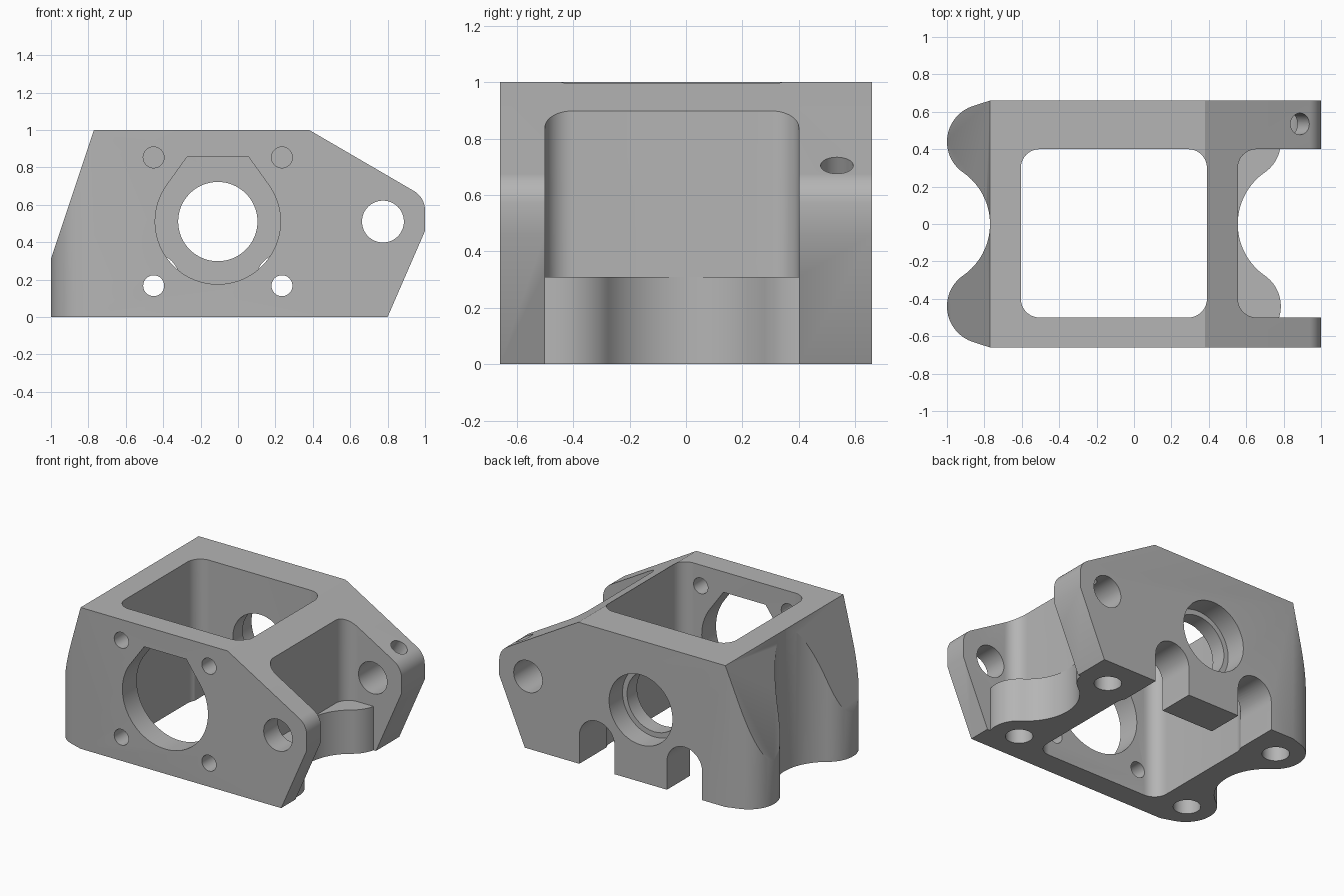
import bpy
import bmesh
from math import sin, cos, radians
from mathutils import Matrix

default = bpy.data.objects.get("Cube")
if default:
    bpy.data.objects.remove(default, do_unlink=True)

grey = bpy.data.materials.new("machined grey")
grey.use_nodes = True
colour = (0.46, 0.46, 0.46, 1)
grey.diffuse_color = colour
grey.node_tree.nodes["Principled BSDF"].inputs["Base Color"].default_value = colour


def arc(cx, cy, r, start, end, steps=20):
    angles = [radians(start + (end - start) * i / steps) for i in range(steps + 1)]
    return [(cx + r * cos(a), cy + r * sin(a)) for a in angles]


def circle(cx, cy, r, steps=48):
    return arc(cx, cy, r, 0, 360, steps)[:-1]


def rounded_rect(x0, x1, y0, y1, r=0.1):
    return (arc(x1 - r, y1 - r, r, 0, 90, 10) + arc(x0 + r, y1 - r, r, 90, 180, 10)
            + arc(x0 + r, y0 + r, r, 180, 270, 10) + arc(x1 - r, y0 + r, r, 270, 360, 10))


def prism(name, points, axis, low, high):
    """Extrude a 2D outline along Z (x, y outline) or Y (x, z outline)."""
    bm = bmesh.new()
    place = (lambda p: (p[0], p[1], low)) if axis == "Z" else (lambda p: (p[0], low, p[1]))
    face = bm.faces.new([bm.verts.new(place(p)) for p in points])
    top = bmesh.ops.extrude_face_region(bm, geom=[face])["geom"]
    move = (0, 0, high - low) if axis == "Z" else (0, high - low, 0)
    bmesh.ops.translate(bm, vec=move, verts=[v for v in top if isinstance(v, bmesh.types.BMVert)])
    bmesh.ops.recalc_face_normals(bm, faces=bm.faces)
    mesh = bpy.data.meshes.new(name)
    bm.to_mesh(mesh)
    bm.free()
    mesh.materials.append(grey)
    obj = bpy.data.objects.new(name, mesh)
    bpy.context.collection.objects.link(obj)
    return obj


def combine(target, tool, operation="DIFFERENCE"):
    mod = target.modifiers.new("cut", "BOOLEAN")
    mod.operation = operation
    mod.solver = "EXACT"
    mod.object = tool
    bpy.context.view_layer.objects.active = target
    bpy.ops.object.modifier_apply(modifier=mod.name)
    bpy.data.objects.remove(tool, do_unlink=True)


def cut(points, axis, low, high):
    combine(housing, prism("cutter", points, axis, low, high))


W = 0.66             # half width
FRONT, BACK = -0.5, 0.4   # inner faces of the two side walls
LOBE_Y, LOBE_R, SCOOP_R, T = 0.44, 0.2, 0.336, 55.2

# Housing: plan outline with two lobes and a scoop, trimmed by the side profile
plan = ([(1.1, -W), (1.1, W), (-0.77, W)]
        + arc(-0.8, LOBE_Y, LOBE_R, 108, 180 + T)
        + arc(-1.106, 0, SCOOP_R, T, -T, 32)
        + arc(-0.8, -LOBE_Y, LOBE_R, 180 - T, 252)
        + [(-0.77, -W)])
side = ([(-1, -0.0), (0.8, 0), (1, 0.46)] + arc(0.88, 0.57, 0.12, 0, 59.8, 12)
        + [(0.38, 1), (-0.77, 1), (-1, 0.31)])
side[0] = (-1.0001, 0)
side[-1] = (-1.0001, 0.31)
housing = prism("housing", side, "Y", -0.8, 0.8)
combine(housing, prism("plan_block", plan, "Z", -0.1, 1.1), "INTERSECT")

# Central pocket and the fork slot
cut(rounded_rect(-0.605, 0.39, FRONT, BACK), "Z", -0.1, 1.1)
cut(rounded_rect(0.555, 1.5, FRONT, BACK), "Z", 0.31, 1.1)

# Lower lobes and scoop inside the fork
lower = ([(1.1, BACK)] + arc(0.585, LOBE_Y, LOBE_R, -11.54, -T)
         + arc(0.891, 0, SCOOP_R, 180 - T, 180 + T, 32)
         + arc(0.585, -LOBE_Y, LOBE_R, T, -17.46) + [(1.1, FRONT)])
cut(lower, "Z", -0.1, 0.33)

# Front opening: round with a flat-topped crown
CX, CZ, BOLT = -0.108, 0.51, 0.343
opening = arc(CX, CZ, 0.335, 144.3, 395.7, 56) + [(CX + 0.165, 0.855), (CX - 0.165, 0.855)]
cut(opening, "Y", -0.8, -0.3)

# Stepped bore in the back wall
cut(circle(CX, CZ, 0.212, 64), "Y", 0.2, 0.8)
cut(circle(CX, CZ, 0.248, 64), "Y", 0.51, 0.8)

# Four front bolt holes, with arched access slots through the back wall
for sx in (-1, 1):
    x = CX + sx * BOLT
    for sz in (-1, 1):
        cut(circle(x, CZ + sz * BOLT, 0.056, 32), "Y", -0.8, -0.4)
    cut([(x - 0.138, -0.1), (x + 0.138, -0.1)] + arc(x, 0.2, 0.138, 0, 180, 24), "Y", 0.3, 0.8)

# Cross hole through both fork arms
cut(circle(0.775, CZ, 0.112), "Y", -0.8, 0.8)

# Angled set screw hole in the back arm
screw = prism("cutter", circle(0, 0, 0.058, 32), "Z", 0, 0.5)
screw.data.transform(Matrix.Translation((0.775, 0.535, CZ)) @ Matrix.Rotation(radians(30), 4, "Y"))
combine(housing, screw)

# Blind mounting holes in the underside
for x in (-0.81, 0.587):
    for y in (-LOBE_Y, LOBE_Y):
        cut(circle(x, y, 0.088, 32), "Z", -0.1, 0.25)

# Smooth curved walls, sharp machined edges
bpy.ops.object.select_all(action="DESELECT")
housing.select_set(True)
bpy.context.view_layer.objects.active = housing
bpy.ops.object.shade_smooth_by_angle(angle=radians(25))
